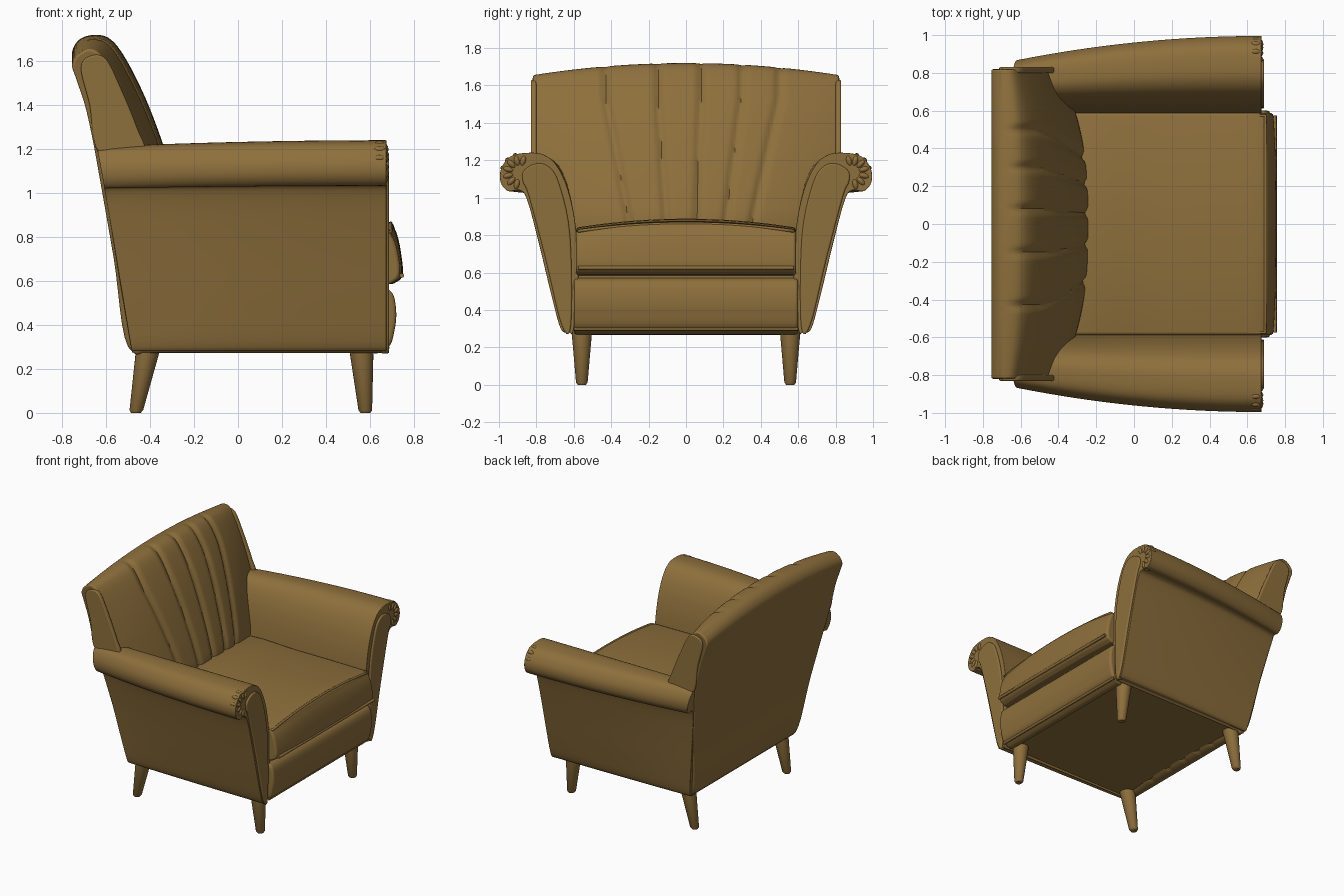
import bpy, bmesh, math
from mathutils import Vector

if "Cube" in bpy.data.objects:
    bpy.data.objects.remove(bpy.data.objects["Cube"])

leather = bpy.data.materials.new("brown leather")
leather.diffuse_color = (0.27, 0.16, 0.045, 1)
leather.use_nodes = True
leather.node_tree.nodes["Principled BSDF"].inputs["Base Color"].default_value = leather.diffuse_color


def spline(pts, n=5):
    """Closed Catmull-Rom curve through 2D points."""
    out, m = [], len(pts)
    for i in range(m):
        a, b, c, d = (Vector(pts[(i + k - 1) % m]) for k in range(4))
        for j in range(n):
            t = j / n
            out.append(0.5 * (2 * b + (c - a) * t + (2 * a - 5 * b + 4 * c - d) * t * t
                              + (3 * b - a - 3 * c + d) * t ** 3))
    return out


def finish(obj, bevel=0.0, angle=50):
    obj.data.materials.append(leather)
    bpy.context.view_layer.objects.active = obj
    for o in bpy.context.selected_objects:
        o.select_set(False)
    obj.select_set(True)
    if bevel:
        mod = obj.modifiers.new("soft edges", 'BEVEL')
        mod.width, mod.segments = bevel, 3
        mod.limit_method, mod.angle_limit = 'ANGLE', math.radians(60)
    bpy.ops.object.shade_smooth_by_angle(angle=math.radians(angle))
    return obj


def loft(name, rings, bevel=0.0):
    """Skin a list of equal-length rings and cap both ends."""
    bm = bmesh.new()
    vs = [[bm.verts.new(p) for p in r] for r in rings]
    n = len(vs[0])
    for a, b in zip(vs, vs[1:]):
        for i in range(n):
            bm.faces.new((a[i], a[(i + 1) % n], b[(i + 1) % n], b[i]))
    bm.faces.new(vs[0])
    bm.faces.new(vs[-1])
    bmesh.ops.recalc_face_normals(bm, faces=bm.faces)
    me = bpy.data.meshes.new(name)
    bm.to_mesh(me)
    bm.free()
    obj = bpy.data.objects.new(name, me)
    bpy.context.collection.objects.link(obj)
    return finish(obj, bevel)


def piping(name, pts, r=0.009, cyclic=False):
    cu = bpy.data.curves.new(name, 'CURVE')
    cu.dimensions, cu.bevel_depth, cu.bevel_resolution = '3D', r, 2
    cu.use_fill_caps = True
    s = cu.splines.new('POLY')
    s.points.add(len(pts) - 1)
    for p, q in zip(s.points, pts):
        p.co = (*q, 1)
    s.use_cyclic_u = cyclic
    obj = bpy.data.objects.new(name, cu)
    bpy.context.collection.objects.link(obj)
    cu.materials.append(leather)


def rear_x(z):
    return -0.485 - (z - 0.29) * 0.165


# Arms: scrolled section swept front to back, narrowing towards the rear
arm_section = spline([(0.60, 0.30), (0.63, 0.285), (0.67, 0.30), (0.72, 0.48), (0.79, 0.77), (0.85, 0.99),
                      (0.89, 1.04), (0.95, 1.035), (0.99, 1.08), (0.99, 1.15), (0.94, 1.22), (0.85, 1.24),
                      (0.76, 1.23), (0.69, 1.17), (0.63, 1.04), (0.59, 0.85), (0.575, 0.6)])
panel_section = spline([(0.615, 0.32), (0.665, 0.32), (0.75, 0.67), (0.84, 1.01), (0.87, 1.08),
                        (0.87, 1.14), (0.81, 1.18), (0.74, 1.17), (0.68, 1.08), (0.62, 0.8)])


def arm_ring(t, side):
    ring = []
    for y, z in arm_section:
        x = rear_x(z) + (0.675 - rear_x(z)) * t
        s = min(1, max(0, (y - 0.6) / 0.4))
        zz = z - 0.03 * (1 - t) ** 2 * max(0, (z - 0.9) / 0.34)
        ring.append((x, side * (y - 0.13 * (1 - t) ** 2 * s), zz))
    return ring


for side, word in ((1, "right"), (-1, "left")):
    loft(f"{word}_arm", [arm_ring(i / 14, side) for i in range(15)], 0.02)
    loft(f"{word}_arm_front_panel",
         [[(x, side * y, z) for y, z in panel_section] for x in (0.65, 0.688)], 0.008)
    # Gathered pleats fanned round the scroll front
    for k in range(7):
        a = math.radians(-75 + 30 * k)
        d = Vector((0, math.cos(a) * side, math.sin(a)))
        bpy.ops.mesh.primitive_uv_sphere_add(
            segments=16, ring_count=10, location=Vector((0.645, side * 0.888, 1.135)) + d * 0.065)
        o = bpy.context.object
        o.name = f"{word}_arm_pleat"
        o.scale = (0.04, 0.042, 0.022)
        o.rotation_euler = (math.atan2(d.z, d.y), 0, 0)
        finish(o, 0, 180)

# Channelled backrest
back_section = spline([(-0.50, 0.30), (-0.565, 0.70), (-0.635, 1.10), (-0.69, 1.40), (-0.735, 1.56),
                       (-0.755, 1.64), (-0.72, 1.70), (-0.65, 1.72), (-0.58, 1.70), (-0.51, 1.61),
                       (-0.42, 1.43), (-0.34, 1.22), (-0.27, 1.0), (-0.24, 0.85), (-0.25, 0.60),
                       (-0.35, 0.32)], 6)
seams = (-0.43, -0.15, 0.08, 0.3, 0.5)


def back_ring(u):
    ring = []
    for x, z in back_section:
        w = min(0.82, 0.62 + (z - 0.29) * 0.21)
        y = u * w
        front = min(1, max(0, (x - rear_x(z) - 0.02) / 0.1))
        bow = 0.12 * abs(u) ** 2.5 * min(1, (x - rear_x(z)) / 0.3) if front else 0
        conv = 0.7 + 0.3 * min(1, max(0, (z - 0.85) / 0.7))
        groove = sum(math.exp(-((y - s * conv) / 0.02) ** 2) for s in seams)
        x2 = x - bow - 0.018 * groove * front
        top = max(0, (z - 1.2) / 0.52)
        z2 = z - 0.065 * u * u * top - 0.008 * groove * front * top
        ring.append((x2, y, z2))
    return ring


loft("backrest", [back_ring(-1 + i / 50) for i in range(101)], 0.02)

# Raised side panels of the backrest
side_panel = spline([(-0.63, 1.18), (-0.675, 1.40), (-0.715, 1.57), (-0.67, 1.625), (-0.60, 1.61),
                     (-0.53, 1.47), (-0.46, 1.30), (-0.43, 1.18)])
for side, word in ((1, "right"), (-1, "left")):
    loft(f"{word}_backrest_side_panel",
         [[(x, side * y, z) for x, z in side_panel] for y in (0.80, 0.83)], 0.008)

# Base and padded front rail
loft("base", [[(x, y, z) for x, z in ((-0.48, 0.285), (0.66, 0.29), (0.66, 0.6), (-0.53, 0.6))]
              for y in (-0.625, 0.625)], 0.012)
rail = spline([(0.60, 0.29), (0.685, 0.30), (0.713, 0.38), (0.72, 0.46), (0.705, 0.54), (0.66, 0.572),
               (0.60, 0.57)])
loft("front_rail", [[(x, y, z) for x, z in rail] for y in (-0.6, 0, 0.6)], 0.02)

# Seat cushion with a crowned top
cushion = spline([(-0.35, 0.60), (0.2, 0.59), (0.64, 0.585), (0.72, 0.595), (0.75, 0.635), (0.74, 0.73),
                  (0.715, 0.80), (0.68, 0.825), (0.5, 0.83), (0.1, 0.83), (-0.35, 0.82)])


def cushion_ring(u):
    return [(x - (0.015 * u ** 4 if x > 0.6 else 0), u * 0.588,
             z + 0.045 * (1 - u * u) * max(0, (z - 0.7) / 0.13)) for x, z in cushion]


loft("seat_cushion", [cushion_ring(-1 + i / 12) for i in range(25)], 0.02)
us = [-1 + i / 10 for i in range(21)]
piping("seat_top_piping", [(-0.3, -0.575, 0.82)] +
       [(0.695, u * 0.575, 0.822 + 0.04 * (1 - u * u)) for u in us] + [(-0.3, 0.575, 0.82)])
piping("seat_bottom_piping", [(0.745, u * 0.575, 0.625) for u in us], 0.011)
piping("base_piping", [(0.68, -0.6, 0.298), (0.68, 0.6, 0.298)], 0.01)

# Tapered legs
for side in (1, -1):
    for word, foot, top in (("front", 0.58, 0.56), ("rear", -0.465, -0.405)):
        rings = []
        for z, r, f in ((0, 0.022, 0), (0.012, 0.031, 0.04), (0.31, 0.057, 1)):
            cx = foot + (top - foot) * f
            rings.append([(cx + r * math.cos(k * math.pi / 12), side * 0.557 + r * math.sin(k * math.pi / 12), z)
                          for k in range(24)])
        loft(f"{word}_leg", rings)
